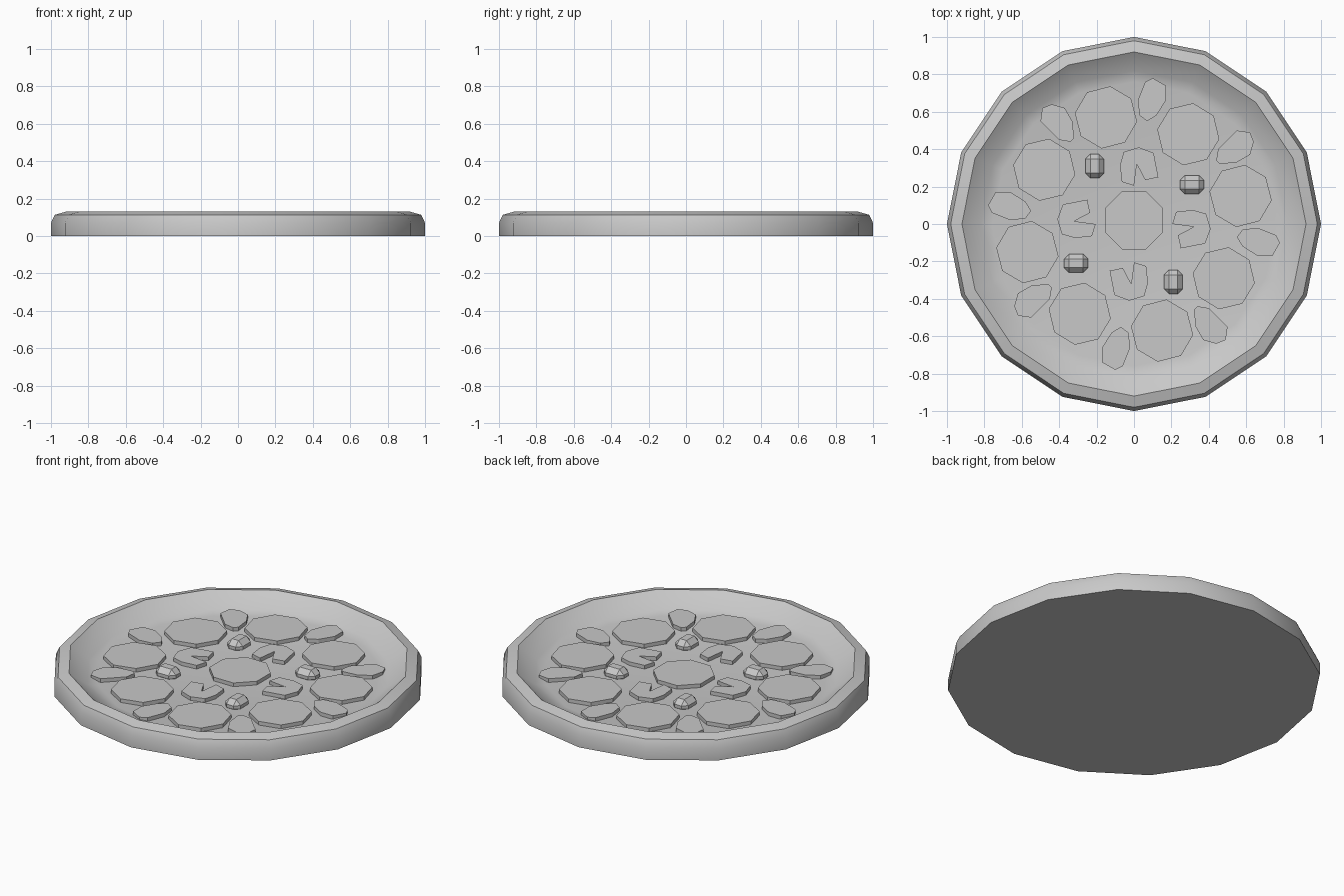
import bpy
import bmesh
import math
from mathutils import Matrix

default_cube = bpy.data.objects.get("Cube")
if default_cube:
    bpy.data.objects.remove(default_cube, do_unlink=True)

# One plain grey for everything
grey = bpy.data.materials.new("plain_grey")
grey.use_nodes = True
grey_value = (0.58, 0.58, 0.58, 1.0)
grey.diffuse_color = grey_value
grey.node_tree.nodes["Principled BSDF"].inputs["Base Color"].default_value = grey_value

FLOOR = 0.046
SUNK = FLOOR - 0.01
TOPPING_TOP = 0.068


def finish_mesh(name, bm):
    bmesh.ops.recalc_face_normals(bm, faces=bm.faces)
    mesh = bpy.data.meshes.new(name)
    bm.to_mesh(mesh)
    bm.free()
    mesh.materials.append(grey)
    return mesh


def place(name, mesh, turn=0.0):
    obj = bpy.data.objects.new(name, mesh)
    obj.rotation_euler.z = turn
    bpy.context.collection.objects.link(obj)
    return obj


def place_quarters(name, mesh):
    for i in range(4):
        place(f"{name}_{i + 1}", mesh, i * math.pi / 2)


def lathe(name, profile, sides):
    """Spin a radius/height profile and cap both ends."""
    bm = bmesh.new()
    rings = []
    for radius, z in profile:
        rings.append([bm.verts.new((radius * math.cos(k * math.tau / sides),
                                    radius * math.sin(k * math.tau / sides), z))
                      for k in range(sides)])
    for lower, upper in zip(rings, rings[1:]):
        for k in range(sides):
            n = (k + 1) % sides
            bm.faces.new((lower[k], lower[n], upper[n], upper[k]))
    bm.faces.new(rings[0])
    bm.faces.new(rings[-1])
    return finish_mesh(name, bm)


def slab(name, outline):
    """Thin flat topping with the given outline."""
    bm = bmesh.new()
    face = bm.faces.new([bm.verts.new((x, y, SUNK)) for x, y in outline])
    grown = bmesh.ops.extrude_face_region(bm, geom=[face])
    for item in grown["geom"]:
        if isinstance(item, bmesh.types.BMVert):
            item.co.z = TOPPING_TOP
    return finish_mesh(name, bm)


def octagon(cx, cy, radius, offset):
    return [(cx + radius * math.cos(math.radians(offset + 45 * k)),
             cy + radius * math.sin(math.radians(offset + 45 * k)))
            for k in range(8)]


# Crust and floor: raised rim with a dished inside
crust_profile = [(1, 0), (1, 0.07), (0.98, 0.113), (0.92, 0.13),
                 (0.82, 0.058), (0.76, FLOOR)]
crust = place("crust_base", lathe("crust_base", crust_profile, 16))
bpy.context.view_layer.objects.active = crust
crust.select_set(True)
bpy.ops.object.shade_smooth_by_angle(angle=math.radians(40))
crust.select_set(False)

# Large round slices: one in the middle, eight around it
place("centre_slice", slab("centre_slice", octagon(0, 0.02, 0.168, 22.5)))
place_quarters("round_slice_a", slab("round_slice_a", octagon(0.57, 0.15, 0.168, 37)))
place_quarters("round_slice_b", slab("round_slice_b", octagon(0.29, 0.48, 0.168, 36)))

# Teardrop pieces near the rim
place_quarters("teardrop_a", slab("teardrop_a", [
    (0.55, -0.07), (0.58, -0.03), (0.66, -0.02), (0.76, -0.06),
    (0.78, -0.1), (0.74, -0.17), (0.66, -0.17), (0.58, -0.12)]))
place_quarters("teardrop_b", slab("teardrop_b", [
    (0.44, 0.34), (0.45, 0.4), (0.55, 0.5), (0.62, 0.49),
    (0.64, 0.44), (0.62, 0.37), (0.55, 0.33), (0.46, 0.32)]))

# Notched caps around the centre
place_quarters("notched_cap", slab("notched_cap", [
    (-0.075, 0.315), (-0.055, 0.385), (0.025, 0.41), (0.105, 0.38), (0.13, 0.25),
    (0.06, 0.235), (0.015, 0.32), (0, 0.205), (-0.065, 0.225)]))

# Small chunky nuggets with chamfered edges
bm = bmesh.new()
bmesh.ops.create_cube(bm, size=1)
bmesh.ops.scale(bm, vec=(0.13, 0.1, 0.075), verts=bm.verts)
bmesh.ops.bevel(bm, geom=bm.edges[:], offset=0.028, segments=1,
                affect='EDGES', profile=0.5)
bmesh.ops.transform(bm, matrix=Matrix.Translation((0.31, 0.21, FLOOR + 0.012)),
                    verts=bm.verts)
place_quarters("nugget", finish_mesh("nugget", bm))
